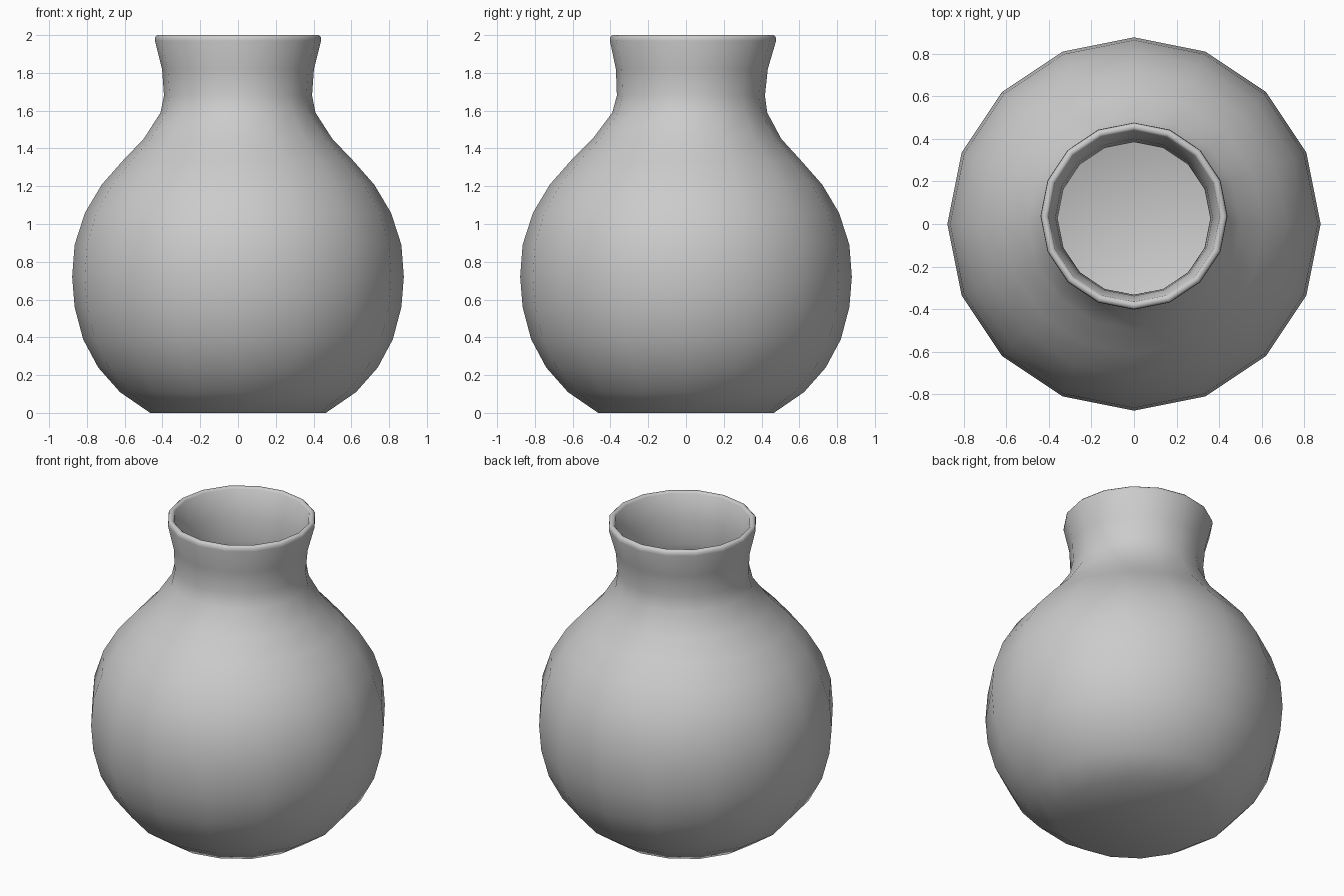
import bpy, bmesh, math

if "Cube" in bpy.data.objects:
    bpy.data.objects.remove(bpy.data.objects["Cube"])

SIDES = 16
WALL = 0.033

# Outer profile: radius, height, y shift (the neck leans slightly back)
outer = [(0.465, 0, 0), (0.625, 0.11, 0), (0.74, 0.24, 0), (0.82, 0.39, 0),
         (0.865, 0.56, 0), (0.878, 0.72, 0), (0.865, 0.89, 0), (0.81, 1.06, 0),
         (0.72, 1.21, 0), (0.61, 1.335, 0), (0.50, 1.45, 0.005),
         (0.41, 1.59, 0.02), (0.392, 1.68, 0.026), (0.402, 1.82, 0.031),
         (0.44, 1.97, 0.037)]
rim = [(0.438, 1.99, 0.037), (0.428, 2.0, 0.037), (0.412, 2.0, 0.037), (0.403, 1.99, 0.037)]

# Inner wall: outer profile offset inward along its normal
inner = [(outer[0][0] - 0.01, WALL, 0)]
for a, b, c in zip(outer, outer[1:], outer[2:]):
    dr, dz = c[0] - a[0], c[1] - a[1]
    n = math.hypot(dr, dz)
    inner.append((b[0] - WALL * dz / n, b[1] + WALL * dr / n, b[2]))
profile = outer + rim + inner[::-1]

# Vase: stacked rings bridged together, closed at both floors
bm = bmesh.new()
rings = []
for r, z, dy in profile:
    rings.append([bm.verts.new((r * math.cos(math.tau * i / SIDES),
                                r * math.sin(math.tau * i / SIDES) + dy, z))
                  for i in range(SIDES)])
for lo, hi in zip(rings, rings[1:]):
    for i in range(SIDES):
        j = (i + 1) % SIDES
        bm.faces.new((lo[i], lo[j], hi[j], hi[i]))
bm.faces.new(rings[0][::-1])
bm.faces.new(rings[-1])
bmesh.ops.recalc_face_normals(bm, faces=bm.faces)
mesh = bpy.data.meshes.new("vase")
bm.to_mesh(mesh)
bm.free()
vase = bpy.data.objects.new("vase", mesh)
bpy.context.collection.objects.link(vase)
for p in mesh.polygons:
    p.use_smooth = True
